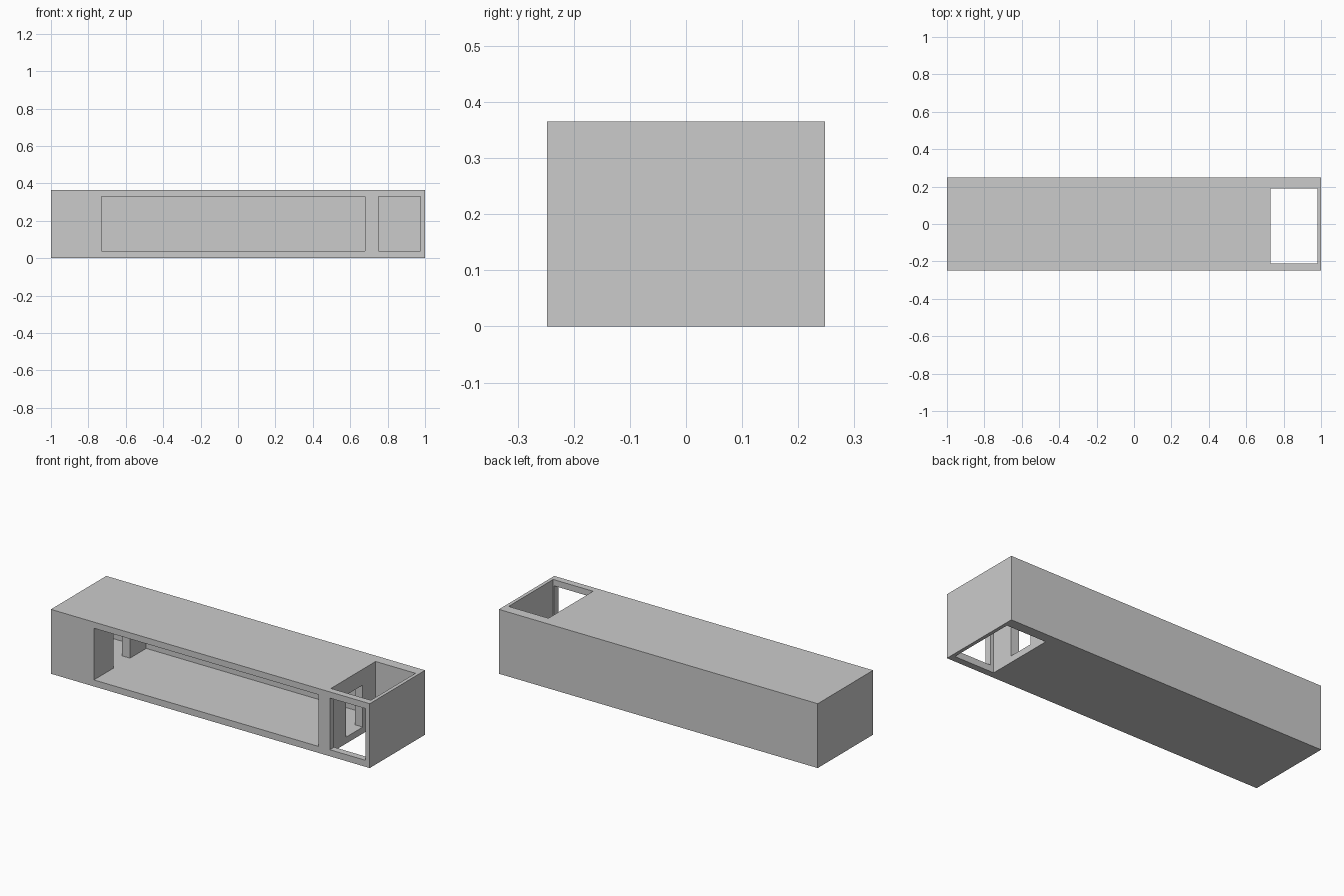
import bpy, bmesh
from mathutils import Matrix, Vector

cube = bpy.data.objects.get("Cube")
if cube:
    bpy.data.objects.remove(cube, do_unlink=True)

grey = bpy.data.materials.new("plain grey")
grey.use_nodes = True
grey.diffuse_color = (0.6, 0.6, 0.6, 1)
grey.node_tree.nodes["Principled BSDF"].inputs["Base Color"].default_value = (0.6, 0.6, 0.6, 1)


def add_object(name, bm):
    mesh = bpy.data.meshes.new(name)
    bm.to_mesh(mesh)
    bm.free()
    mesh.materials.append(grey)
    obj = bpy.data.objects.new(name, mesh)
    bpy.context.collection.objects.link(obj)
    return obj


def box(name, xs, ys, zs):
    """Box between the low and high limits on each axis."""
    low, high = (Vector(c) for c in zip(xs, ys, zs))
    bm = bmesh.new()
    matrix = Matrix.Translation((low + high) / 2) @ Matrix.Diagonal((*(high - low), 1))
    bmesh.ops.create_cube(bm, size=1, matrix=matrix)
    return add_object(name, bm)


def carve(body, name, xs, ys, zs):
    """Cut a box out of the body."""
    cutter = box(name, xs, ys, zs)
    cutter.hide_render = True
    cut = body.modifiers.new(name, 'BOOLEAN')
    cut.operation, cut.solver, cut.object = 'DIFFERENCE', 'EXACT', cutter
    bpy.context.view_layer.objects.active = body
    bpy.ops.object.modifier_apply(modifier=name)
    bpy.data.objects.remove(cutter, do_unlink=True)


# Outer block
FLOOR, CEILING, BACK = 0.037, 0.33, 0.22
block = box("building_shell", (-1, 1), (-0.248, 0.248), (0, 0.365))

# Main room, open to the front, and the closed side room
carve(block, "main_room", (-0.73, 0.68), (-0.4, BACK), (FLOOR, CEILING))
carve(block, "side_room", (-0.975, -0.78), (-0.21, BACK), (FLOOR, CEILING))

# Shaft through roof and floor, with its front doorway
carve(block, "shaft", (0.73, 0.98), (-0.21, 0.19), (-0.2, 0.6))
carve(block, "front_doorway", (0.75, 0.975), (-0.4, -0.15), (FLOOR, CEILING))

# Doorways in both end walls of the main room
for name, xs in (("left_doorway", (0.66, 0.75)), ("right_doorway", (-0.8, -0.71))):
    carve(block, name, xs, (-0.075, 0.075), (FLOOR, 0.275))

# Small pointed plates on the back wall
for i, x in enumerate((-0.46, 0, 0.47)):
    bm = bmesh.new()
    outline = ((-0.033, 0.145), (0.033, 0.145), (0.033, 0.215), (0, 0.225), (-0.033, 0.215))
    face = bm.faces.new([bm.verts.new((x + px, BACK, pz)) for px, pz in outline])
    solid = bmesh.ops.extrude_face_region(bm, geom=[face])
    tips = [v for v in solid["geom"] if isinstance(v, bmesh.types.BMVert)]
    bmesh.ops.translate(bm, verts=tips, vec=(0, -0.006, 0))
    bmesh.ops.recalc_face_normals(bm, faces=bm.faces)
    add_object(f"wall_plate_{i + 1}", bm)
